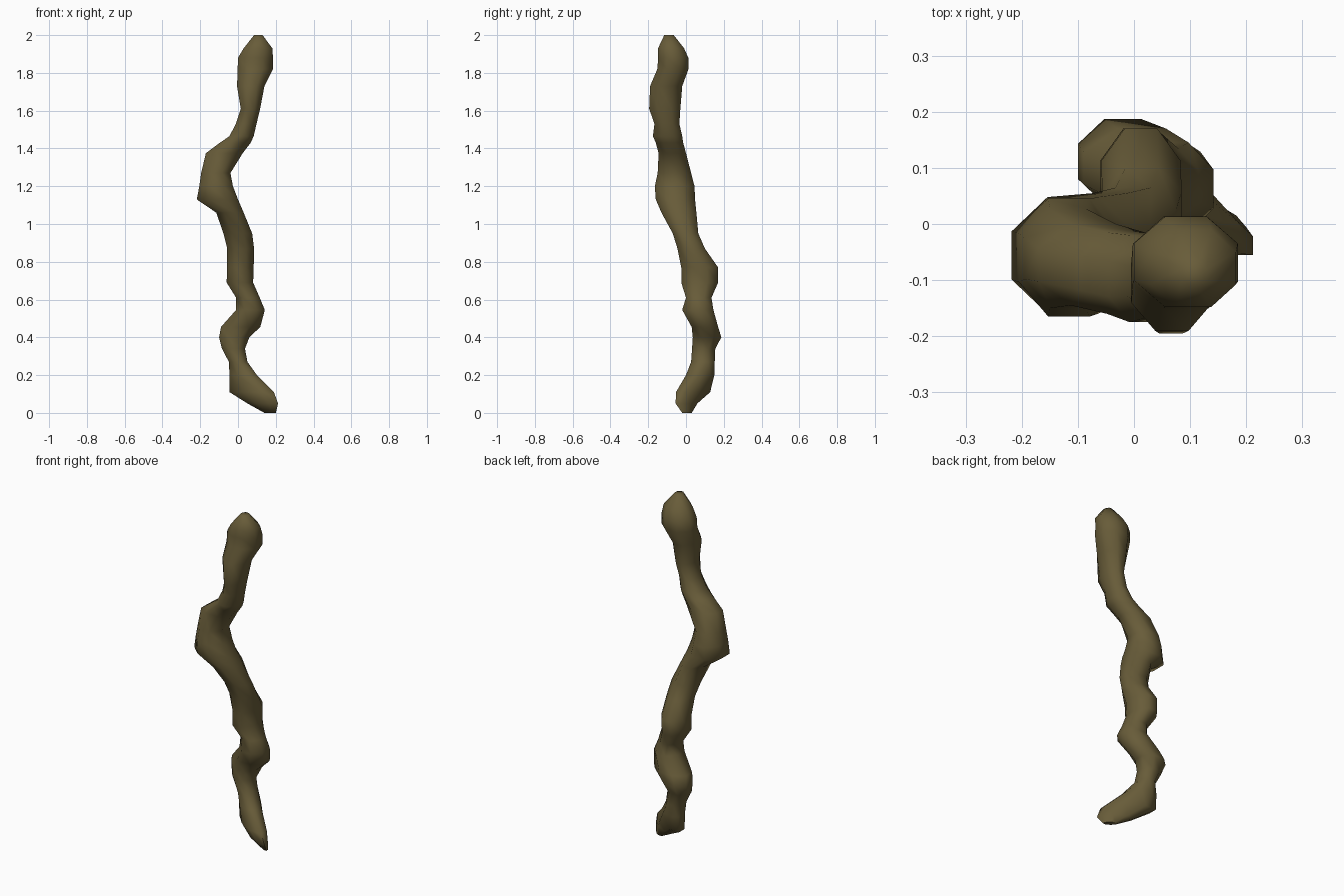
import bpy, bmesh, math

SIDES = 8

# Cross-sections of the gnarled stick: height, x min, x max, y min, y max
SECTIONS = [
    (2.00, .085, .13, -.115, -.065),
    (1.93, .03, .182, -.148, -.01),
    (1.88, 0, .185, -.147, .012),
    (1.82, -.002, .185, -.152, .013),
    (1.73, -.005, .14, -.19, -.02),
    (1.61, .015, .117, -.195, -.03),
    (1.53, -.012, .098, -.167, -.035),
    (1.465, -.045, .083, -.175, -.02),
    (1.43, -.096, .067, -.16, -.015),
    (1.375, -.17, .025, -.145, 0),
    (1.27, -.195, -.04, -.15, .027),
    (1.20, -.205, -.027, -.165, .045),
    (1.13, -.218, 0, -.16, .048),
    (1.06, -.115, .03, -.13, .055),
    (.95, -.077, .075, -.07, .065),
    (.87, -.057, .085, -.045, .10),
    (.77, -.058, .083, -.025, .17),
    (.69, -.06, .08, -.025, .17),
    (.61, -.01, .115, 0, .135),
    (.545, -.01, .142, -.02, .145),
    (.455, -.09, .118, .03, .17),
    (.40, -.10, .06, .036, .187),
    (.34, -.085, .037, .032, .155),
    (.27, -.048, .05, .027, .152),
    (.20, -.045, .10, 0, .15),
    (.11, -.045, .19, -.053, .128),
    (.05, .05, .212, -.055, .06),
    (0, .14, .20, -.02, .03),
]


def ring(bm, z, x0, x1, y0, y1):
    """Octagonal section; the foot sections are skewed along the diagonal."""
    skew = 0.8 if z < .15 else 0.4 if z < .25 else 0
    fit = 1 / math.cos(math.pi / SIDES)
    verts = []
    for i in range(SIDES):
        a = (i + .5) * math.tau / SIDES
        x = (x0 + x1) / 2 + (x1 - x0) / 2 * max(-1, min(1, math.cos(a) * fit))
        y = (y0 + y1) / 2 + (y1 - y0) / 2 * max(-1, min(1, math.sin(a - skew) * fit))
        verts.append(bm.verts.new((x, y, z)))
    return verts


# Loft the sections into one closed stick
bm = bmesh.new()
rings = [ring(bm, *s) for s in SECTIONS]
for a, b in zip(rings, rings[1:]):
    for i in range(SIDES):
        j = (i + 1) % SIDES
        bm.faces.new((a[i], a[j], b[j], b[i]))
bm.faces.new(rings[0])
bm.faces.new(rings[-1])
bmesh.ops.recalc_face_normals(bm, faces=bm.faces)
mesh = bpy.data.meshes.new("gnarled_stick")
bm.to_mesh(mesh)
bm.free()

# Bark colour
bark = bpy.data.materials.new("olive brown bark")
bark.diffuse_color = (.138, .107, .041, 1)
mesh.materials.append(bark)

stick = bpy.data.objects.new("gnarled_stick", mesh)
bpy.context.collection.objects.link(stick)
bpy.context.view_layer.objects.active = stick
stick.select_set(True)
bpy.ops.object.shade_smooth_by_angle(angle=math.radians(65))
